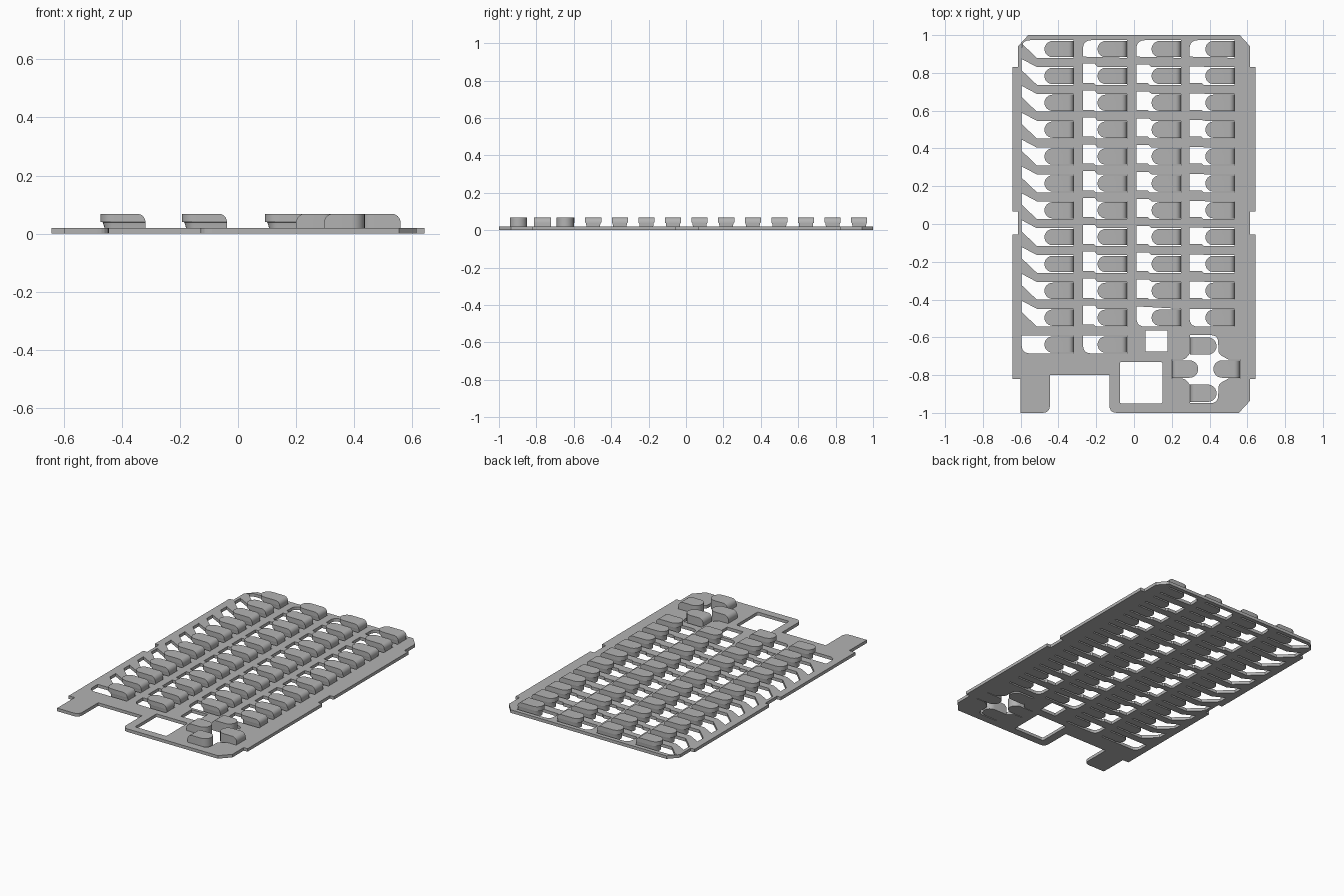
import bpy, bmesh
from math import pi, cos, sin, radians, sqrt
from mathutils import Vector

if "Cube" in bpy.data.objects:
    bpy.data.objects.remove(bpy.data.objects["Cube"], do_unlink=True)

grey = bpy.data.materials.new("mid_grey")
grey.use_nodes = True
grey.diffuse_color = (0.45, 0.45, 0.45, 1)
grey.node_tree.nodes["Principled BSDF"].inputs["Base Color"].default_value = (0.45, 0.45, 0.45, 1)

PLATE = 0.02
PITCH_Y = 0.1422
TOP_ROW = 0.926
KEY_LEN = 0.155
SLOT = 0.047


def rounded(points, steps=5):
    """Polygon whose corners (x, y, radius) are optionally rounded."""
    out = []
    for i, p in enumerate(points):
        c = Vector(p[:2])
        r = p[2] if len(p) > 2 else 0
        if not r:
            out.append(c)
            continue
        a = c + (Vector(points[i - 1][:2]) - c).normalized() * r
        b = c + (Vector(points[(i + 1) % len(points)][:2]) - c).normalized() * r
        for k in range(steps + 1):
            t = k / steps
            out.append(a * (1 - t) ** 2 + c * (2 * t * (1 - t)) + b * t ** 2)
    return out


def rect(x0, x1, y0, y1, r=0):
    return [(x0, y0, r), (x1, y0, r), (x1, y1, r), (x0, y1, r)]


def key_slot(col, row, x, c, last):
    """Opening around one key, with the notch shape of its column."""
    start, end = x - (0.121, 0.077, 0.08, 0.084)[col], x + KEY_LEN
    lo, hi = c - SLOT, c + SLOT
    right = [(end, lo), (end, hi)]
    if row == 0:
        low = [(start, c + 0.03), (x - 0.04, lo)] if col == 0 else [(start, lo + 0.007)]
        return low + right + [(start, hi, 0.045)]
    if row == last:
        top = c + (0.047, 0.047, 0.06, 0.047)[col]
        return [(start, lo, 0.045)] + right + [(start, top)]
    if col == 0:
        return [(start, c + 0.03), (x - 0.04, lo)] + right + [(x - 0.04, hi), (start, c + 0.09)]
    rise = (0, 0.065, 0.06, 0.05)[col]
    return [(start, c - 0.037), (x - 0.02, c - 0.037), (x - 0.01, lo)] + right + \
           [(x, hi), (x - 0.015, c + rise), (start, c + rise)]


# Plate outline with side tabs, chamfered corners and a front notch
outline = [(-0.6, -1), (-0.445, -1, 0.04), (-0.445, -0.8), (-0.13, -0.8), (-0.13, -1, 0.04),
           (0.555, -1), (0.615, -0.935)]
tabs = [(0.615, -0.82), (0.643, -0.82), (0.643, -0.055), (0.615, -0.055),
        (0.615, 0.065), (0.643, 0.065), (0.643, 0.83), (0.615, 0.83), (0.615, 0.94), (0.56, 1)]
outline += tabs + [(-x, y) for x, y in reversed(tabs)] + [(-0.6, -0.82)]

# Key layout
columns = [(-0.474, 12), (-0.193, 12), (0.093, 11), (0.378, 11)]
holes, keys = [], []
for col, (x, count) in enumerate(columns):
    for row in range(count):
        c = TOP_ROW - row * PITCH_Y
        holes.append(key_slot(col, row, x, c, count - 1))
        keys.append((x, c))

# Square windows and the cross-shaped direction pad opening
PX, PY = 0.378, -0.768
holes.append(rect(0.06, 0.177, -0.675, -0.563))
holes.append(rect(-0.075, 0.15, -0.95, -0.73, 0.01))
holes.append([(0.2, PY - 0.05), (0.27, PY - 0.05, 0.02), (0.297, PY - 0.085), (0.297, PY - 0.18),
              (0.445, PY - 0.18, 0.04), (0.447, PY - 0.08, 0.02), (0.5, PY - 0.05), (0.56, PY - 0.05),
              (0.56, PY + 0.05), (0.5, PY + 0.05), (0.447, PY + 0.08, 0.02), (0.445, PY + 0.18, 0.04),
              (0.297, PY + 0.18), (0.297, PY + 0.085), (0.27, PY + 0.05, 0.02), (0.2, PY + 0.05)])

curve = bpy.data.curves.new("plate_outline", "CURVE")
curve.dimensions = "2D"
curve.fill_mode = "BOTH"
curve.extrude = PLATE / 2
for loop in [outline] + holes:
    pts = rounded(loop)
    spline = curve.splines.new("POLY")
    spline.points.add(len(pts) - 1)
    for sp, p in zip(spline.points, pts):
        sp.co = (p.x, p.y, 0, 1)
    spline.use_cyclic_u = True
helper = bpy.data.objects.new("plate_outline", curve)
bpy.context.collection.objects.link(helper)
graph = bpy.context.evaluated_depsgraph_get()
mesh = bpy.data.meshes.new_from_object(helper.evaluated_get(graph))
bpy.data.objects.remove(helper, do_unlink=True)
bm = bmesh.new()
bm.from_mesh(mesh)
bmesh.ops.remove_doubles(bm, verts=bm.verts, dist=1e-5)
bmesh.ops.translate(bm, verts=bm.verts, vec=(0, 0, PLATE / 2))
bmesh.ops.recalc_face_normals(bm, faces=bm.faces)
bm.to_mesh(mesh)
bm.free()
mesh.materials.clear()
mesh.materials.append(grey)
for poly in mesh.polygons:
    poly.use_smooth = False
bpy.context.collection.objects.link(bpy.data.objects.new("plate", mesh))


def key_mesh(name, layers, length, roll):
    """Loft of round-nosed sections (z, half width, nose inset) with a rolled-over heel."""
    top = layers[-1][0]
    base = top - roll
    sections = [l for l in layers if l[0] <= base + 1e-6]
    sections += [(base + roll * sin(a * pi / 12), layers[-1][1], layers[-1][2]) for a in range(1, 7)]
    bm = bmesh.new()
    rings = []
    for z, w, inset in sections:
        over = max(0, z - base)
        heel = length - roll + sqrt(max(0, roll * roll - over * over))
        ring = [(heel, -w), (heel, w)]
        for k in range(13):
            a = pi / 2 + pi * k / 12
            ring.append((inset + w + w * cos(a), w * sin(a)))
        rings.append([bm.verts.new((x, y, z)) for x, y in ring])
    for a, b in zip(rings, rings[1:]):
        for i in range(len(a)):
            j = (i + 1) % len(a)
            bm.faces.new((a[i], a[j], b[j], b[i]))
    bm.faces.new(rings[0])
    bm.faces.new(rings[-1])
    bmesh.ops.recalc_face_normals(bm, faces=bm.faces)
    me = bpy.data.meshes.new(name)
    bm.to_mesh(me)
    bm.free()
    me.materials.append(grey)
    return me


def place(name, me, x, y, angle=0):
    ob = bpy.data.objects.new(name, me)
    ob.location = (x, y, 0)
    ob.rotation_euler.z = angle
    bpy.context.collection.objects.link(ob)
    return ob


# Keys: narrow tapered stem under an overhanging cap
key = key_mesh("key", [(0, 0.036, 0.014), (PLATE, 0.036, 0.014), (0.039, 0.039, 0.008),
                       (0.04, 0.043, 0), (0.068, 0.043, 0)], KEY_LEN, 0.028)
pad = key_mesh("direction_key", [(0, 0.046, 0), (0.038, 0.046, 0), (0.068, 0.046, 0)], 0.14, 0.03)
objs = [place("key_%02d" % i, key, x, y) for i, (x, y) in enumerate(keys)]

# Direction pad: four straight-sided keys
objs += [place("direction_key_right", pad, 0.42, PY),
         place("direction_key_left", pad, 0.34, PY, pi),
         place("direction_key_back", pad, 0.437, PY + 0.122, pi),
         place("direction_key_front", pad, 0.437, PY - 0.128, pi)]

bpy.ops.object.select_all(action="DESELECT")
for ob in (objs[0], objs[-1]):
    ob.select_set(True)
bpy.context.view_layer.objects.active = objs[0]
bpy.ops.object.shade_smooth_by_angle(angle=radians(35))
